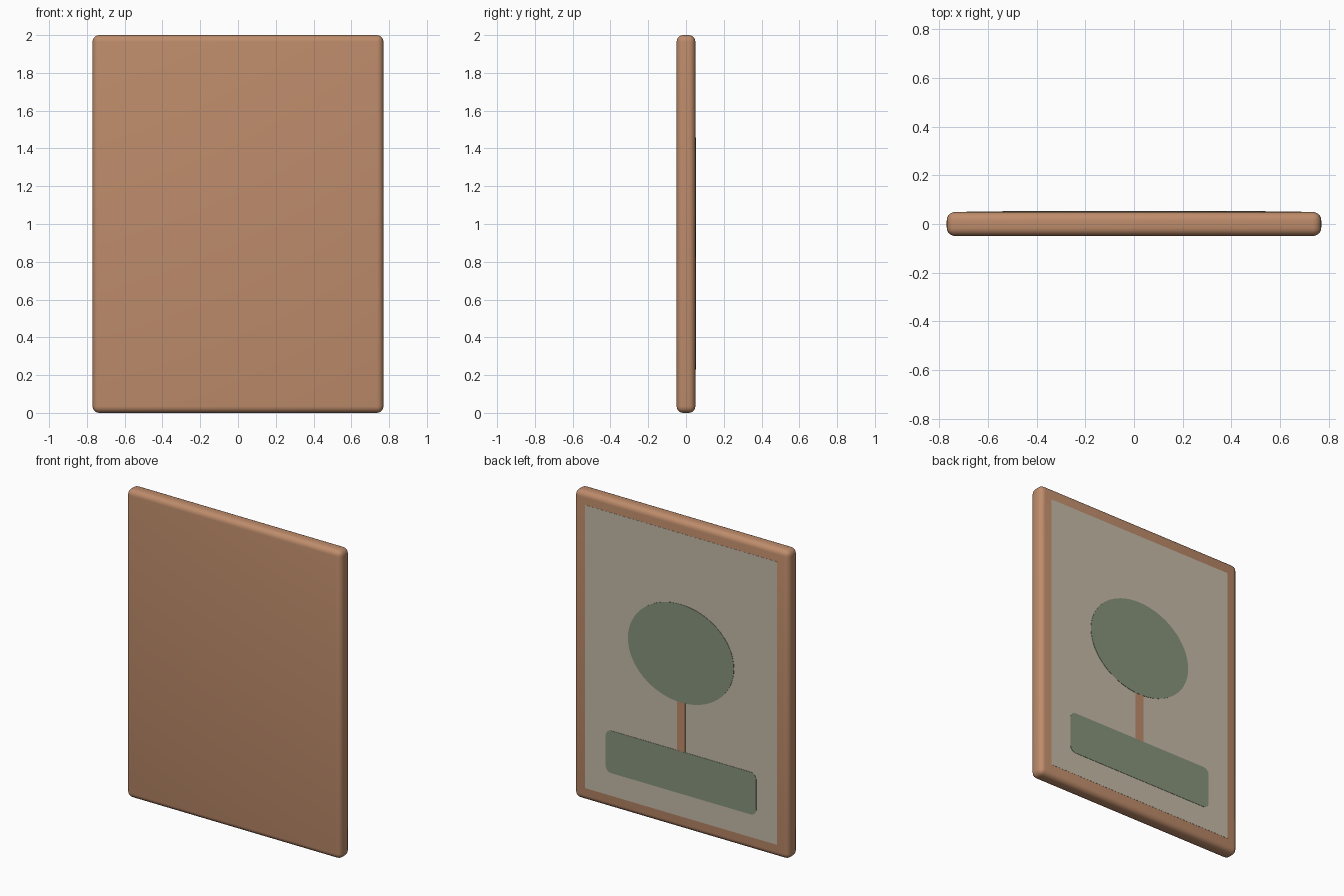
import bpy, bmesh, math

if "Cube" in bpy.data.objects:
    bpy.data.objects.remove(bpy.data.objects["Cube"])


def material(name, rgb):
    # sRGB 0-255 to linear
    lin = [(c / 255 / 12.92) if c < 11 else ((c / 255 + 0.055) / 1.055) ** 2.4 for c in rgb]
    m = bpy.data.materials.new(name)
    m.diffuse_color = (*lin, 1)
    m.use_nodes = True
    m.node_tree.nodes["Principled BSDF"].inputs["Base Color"].default_value = m.diffuse_color
    return m


WOOD = material("warm_wood", (190, 140, 107))
PAPER = material("cream_paper", (197, 187, 168))
GREEN = material("sage_green", (136, 149, 124))


def add_object(name, bm, mat):
    bmesh.ops.recalc_face_normals(bm, faces=bm.faces)
    me = bpy.data.meshes.new(name)
    bm.to_mesh(me)
    bm.free()
    me.materials.append(mat)
    ob = bpy.data.objects.new(name, me)
    bpy.context.collection.objects.link(ob)
    return ob


def plate(name, outline, y0, y1, mat):
    """Thin plate from an x/z outline, extruded along y."""
    bm = bmesh.new()
    face = bm.faces.new([bm.verts.new((x, y0, z)) for x, z in outline])
    ext = bmesh.ops.extrude_face_region(bm, geom=[face])
    for v in ext["geom"]:
        if isinstance(v, bmesh.types.BMVert):
            v.co.y = y1
    return add_object(name, bm, mat)


def rounded_rect(w, z0, z1, r=0.0, steps=6):
    if r == 0:
        return [(-w, z0), (w, z0), (w, z1), (-w, z1)]
    pts = []
    corners = [(w - r, z0 + r, -90), (w - r, z1 - r, 0),
               (-w + r, z1 - r, 90), (-w + r, z0 + r, 180)]
    for cx, cz, start in corners:
        for i in range(steps + 1):
            a = math.radians(start + 90 * i / steps)
            pts.append((cx + r * math.cos(a), cz + r * math.sin(a)))
    return pts


# Rounded board with soft edges
bm = bmesh.new()
bmesh.ops.create_cube(bm, size=1)
for v in bm.verts:
    v.co = (v.co.x * 1.54, v.co.y * 0.099, v.co.z * 2 + 1)
bmesh.ops.bevel(bm, geom=bm.edges[:], offset=0.035, segments=5, profile=0.5, affect='EDGES')
frame = add_object("frame_board", bm, WOOD)
bpy.context.view_layer.objects.active = frame
frame.select_set(True)
bpy.ops.object.shade_smooth_by_angle(angle=math.radians(35))

# Picture on the back face
plate("picture_panel", rounded_rect(0.688, 0.082, 1.918), 0.047, 0.0505, PAPER)
plate("hedge", rounded_rect(0.54, 0.23, 0.505, 0.04), 0.048, 0.0525, GREEN)
plate("tree_trunk", rounded_rect(0.03, 0.45, 0.9), 0.048, 0.0518, WOOD)
crown = [(0.38 * math.cos(2 * math.pi * i / 64), 1.14 + 0.318 * math.sin(2 * math.pi * i / 64))
         for i in range(64)]
plate("tree_crown", crown, 0.048, 0.0525, GREEN)
